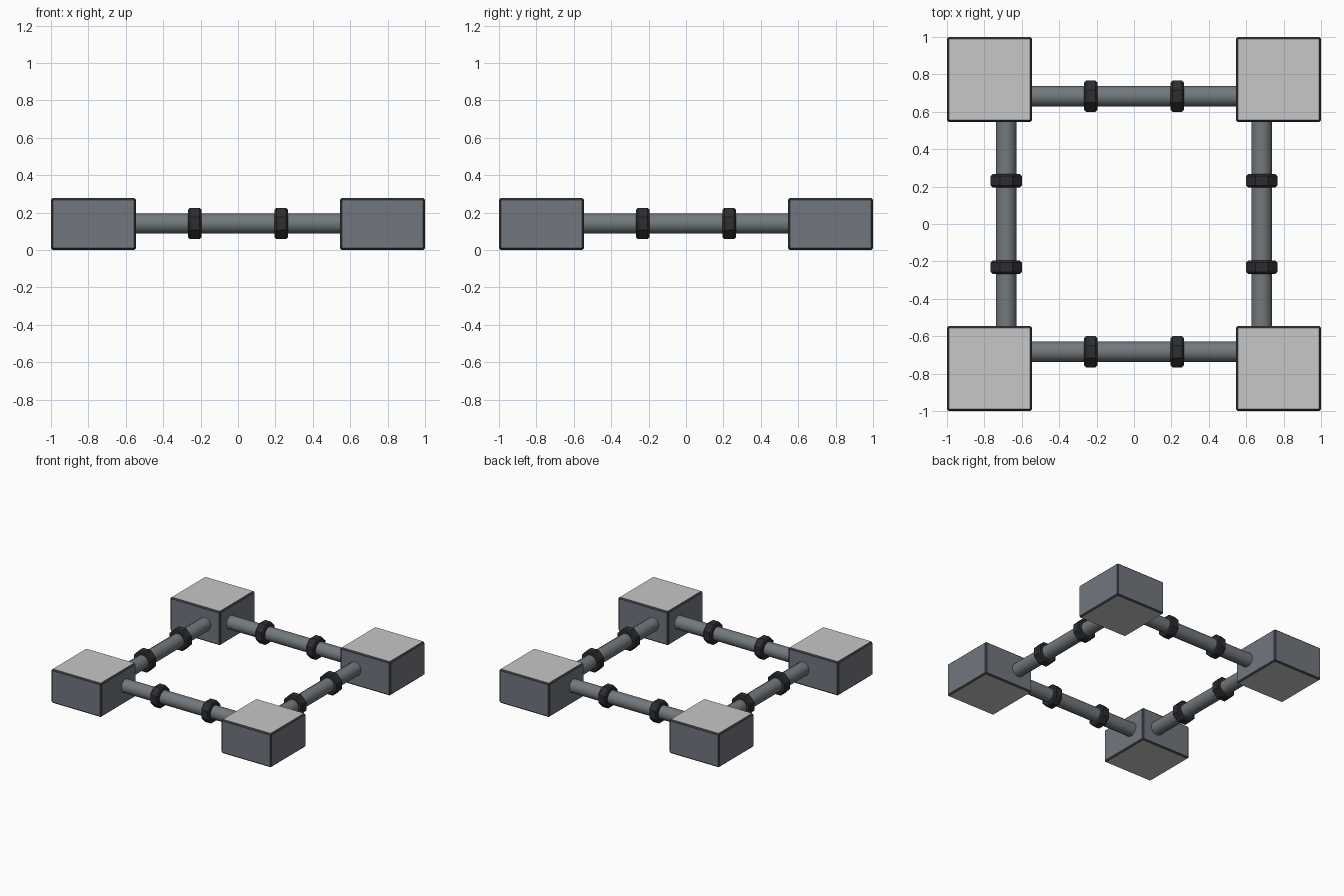
import bpy, bmesh, math
from mathutils import Matrix

if "Cube" in bpy.data.objects:
    bpy.data.objects.remove(bpy.data.objects["Cube"])


def material(name, rgb):
    m = bpy.data.materials.new(name)
    m.diffuse_color = (*rgb, 1.0)
    m.use_nodes = True
    m.node_tree.nodes["Principled BSDF"].inputs["Base Color"].default_value = m.diffuse_color
    return m


SIDE = material("blue grey side", (0.165, 0.183, 0.212))
CAP = material("light grey cap", (0.57, 0.57, 0.575))
EDGE = material("dark edge", (0.04, 0.044, 0.05))
PIPE = material("pipe grey", (0.17, 0.19, 0.205))
RING = material("collar black", (0.026, 0.027, 0.03))

SIZE, HEIGHT = 0.455, 0.278      # corner block
CORNER = 1 - SIZE / 2
RAIL, MID = 0.683, 0.142         # pipe offset and height


def finish(bm, name, mats):
    me = bpy.data.meshes.new(name)
    bm.to_mesh(me)
    bm.free()
    for m in mats:
        me.materials.append(m)
    ob = bpy.data.objects.new(name, me)
    bpy.context.collection.objects.link(ob)
    return ob


# corner block: light top and bottom, dark chamfered edges
def block(name, x, y):
    bm = bmesh.new()
    bmesh.ops.create_cube(bm, size=1, matrix=Matrix.Translation((x, y, HEIGHT / 2))
                          @ Matrix.Diagonal((SIZE, SIZE, HEIGHT, 1)))
    bmesh.ops.bevel(bm, geom=bm.edges[:], offset=0.01, segments=1, affect='EDGES')
    bm.normal_update()
    for f in bm.faces:
        if max(abs(c) for c in f.normal) < 0.95:
            f.material_index = 2
        elif abs(f.normal.z) > 0.95:
            f.material_index = 1
    finish(bm, name, [SIDE, CAP, EDGE])


# cylinder lying along x, then turned into its side of the frame
def rod(name, turn, along, radius, length, sides, mat, bevel=0.0, smooth=False):
    bm = bmesh.new()
    lay = Matrix.Rotation(math.pi / 2, 4, 'Y') @ Matrix.Rotation(math.pi / sides, 4, 'Z')
    bmesh.ops.create_cone(bm, cap_ends=True, segments=sides, radius1=radius,
                          radius2=radius, depth=length, matrix=lay)
    if bevel:
        rim = [e for e in bm.edges if abs(e.verts[0].co.x - e.verts[1].co.x) < 1e-4]
        bmesh.ops.bevel(bm, geom=rim, offset=bevel, segments=1, affect='EDGES')
    for f in bm.faces:
        f.smooth = smooth and len(f.verts) == 4
    place = Matrix.Rotation(turn, 4, 'Z') @ Matrix.Translation((along, -RAIL, MID))
    bm.transform(place)
    finish(bm, name, [mat])


for sx, xn in ((-1, "left"), (1, "right")):
    for sy, yn in ((-1, "front"), (1, "back")):
        block(f"{yn}_{xn}_block", sx * CORNER, sy * CORNER)

# four pipes, each with two collars
for i, side in enumerate(("front", "right", "back", "left")):
    turn = i * math.pi / 2
    rod(f"{side}_pipe", turn, 0, 0.056, 1.14, 12, PIPE, smooth=True)
    for k, s in enumerate((-1, 1)):
        rod(f"{side}_collar_{k + 1}", turn, s * 0.231,
            0.083 / math.cos(math.pi / 8), 0.07, 8, RING, bevel=0.009)
